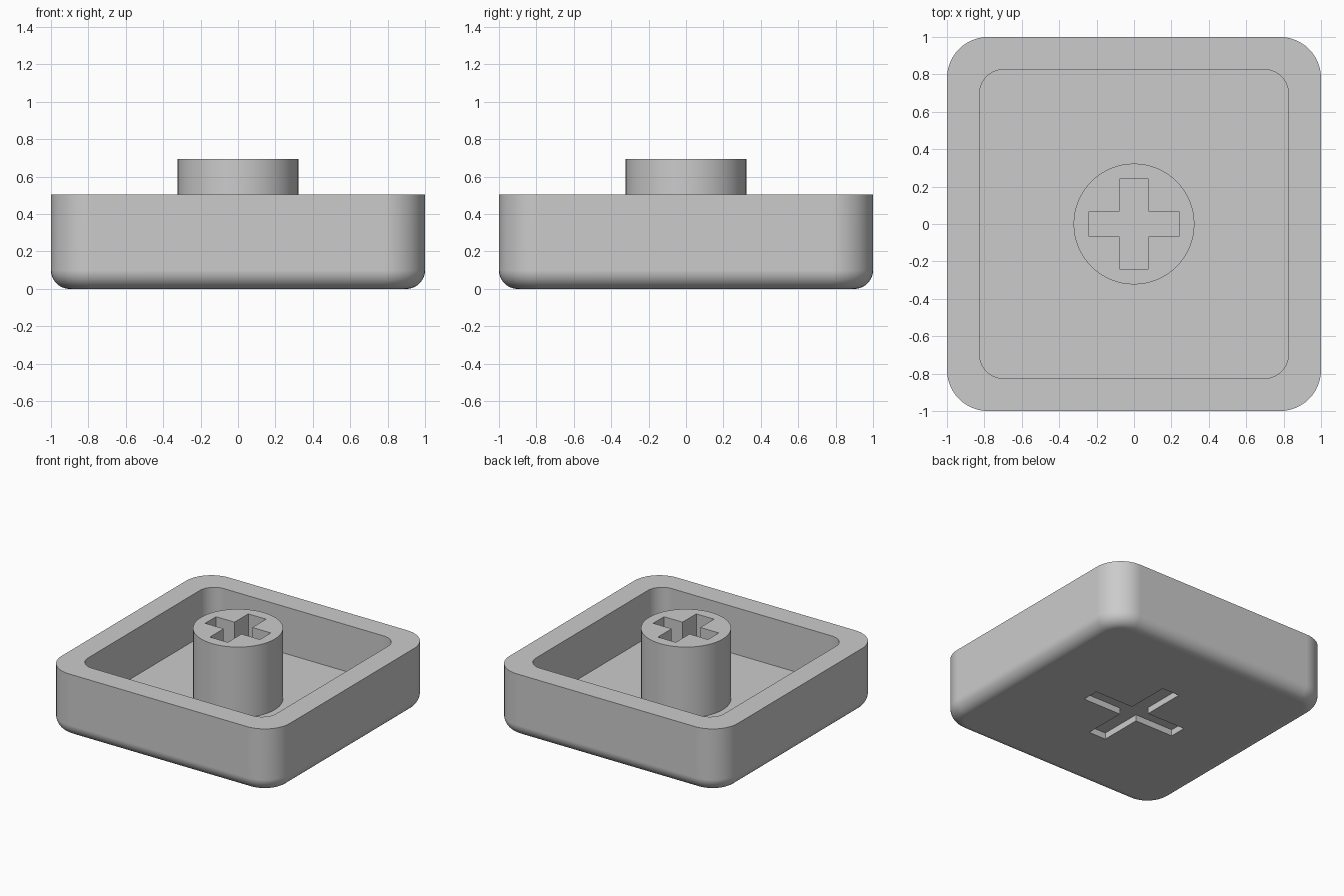
import bpy
import bmesh
from math import sin, cos, pi

if "Cube" in bpy.data.objects:
    bpy.data.objects.remove(bpy.data.objects["Cube"], do_unlink=True)

# Single plain grey plastic
grey = bpy.data.materials.new("grey_plastic")
grey.use_nodes = True
colour = (0.6, 0.6, 0.6, 1)
grey.diffuse_color = colour
grey.node_tree.nodes["Principled BSDF"].inputs["Base Color"].default_value = colour


def rounded_square(half, radius, z, steps=12):
    """Points of a square outline with rounded corners."""
    pts = []
    c = half - radius
    for corner, (sx, sy) in enumerate([(1, 1), (-1, 1), (-1, -1), (1, -1)]):
        for i in range(steps + 1):
            a = (corner + i / steps) * pi / 2
            pts.append((sx * c + radius * cos(a), sy * c + radius * sin(a), z))
    return pts


def circle(radius, z, steps=64):
    return [(radius * cos(2 * pi * i / steps), radius * sin(2 * pi * i / steps), z)
            for i in range(steps)]


def cross(reach, wide_x, wide_y, z):
    """Plus outline: wide_x is the upright arm, wide_y the level arm."""
    quarter = [(reach, wide_y), (wide_x, wide_y), (wide_x, reach)]
    pts = []
    for sx, sy in [(1, 1), (-1, 1), (-1, -1), (1, -1)]:
        part = quarter if sx * sy > 0 else quarter[::-1]
        pts += [(sx * x, sy * y, z) for x, y in part]
    return pts


def skin(name, rings):
    """Join a stack of matching outlines and cap both ends."""
    bm = bmesh.new()
    loops = [[bm.verts.new(p) for p in ring] for ring in rings]
    for low, high in zip(loops, loops[1:]):
        for i in range(len(low)):
            j = (i + 1) % len(low)
            bm.faces.new((low[i], low[j], high[j], high[i]))
    bm.faces.new(loops[0][::-1])
    bm.faces.new(loops[-1])
    bmesh.ops.recalc_face_normals(bm, faces=bm.faces)
    mesh = bpy.data.meshes.new(name)
    bm.to_mesh(mesh)
    bm.free()
    mesh.materials.append(grey)
    obj = bpy.data.objects.new(name, mesh)
    bpy.context.collection.objects.link(obj)
    return obj


def activate(obj):
    bpy.ops.object.select_all(action="DESELECT")
    obj.select_set(True)
    bpy.context.view_layer.objects.active = obj


def carve(obj, cutter):
    activate(obj)
    mod = obj.modifiers.new("carve", "BOOLEAN")
    mod.operation = "DIFFERENCE"
    mod.solver = "EXACT"
    mod.object = cutter
    bpy.ops.object.modifier_apply(modifier=mod.name)
    bpy.data.objects.remove(cutter, do_unlink=True)


def finish(obj):
    activate(obj)
    bpy.ops.object.shade_smooth_by_angle(angle=pi / 6)
    mod = obj.modifiers.new("even_normals", "WEIGHTED_NORMAL")
    mod.keep_sharp = True


# Hollow shell: filleted underside, straight walls, flat rim, inner floor
fillet, corner, rim_z, floor_z = 0.1, 0.22, 0.505, 0.135
rings = []
for i in range(11):
    t = i / 10 * pi / 2
    inset = fillet * (1 - sin(t))
    rings.append(rounded_square(1 - inset, corner - inset, fillet * (1 - cos(t))))
rings.append(rounded_square(1, corner, rim_z))
rings.append(rounded_square(0.825, 0.125, rim_z))
rings.append(rounded_square(0.825, 0.125, floor_z))
shell = skin("shell", rings)

# Shallow cross recess in the underside
carve(shell, skin("underside_cutter", [cross(0.41, 0.075, 0.0675, z) for z in (-0.1, 0.05)]))
finish(shell)

# Round stem with a deep cross socket
stem = skin("stem", [circle(0.323, z) for z in (floor_z - 0.02, 0.695)])
carve(stem, skin("socket_cutter", [cross(0.24, 0.078, 0.068, z) for z in (0.2, 0.8)]))
finish(stem)
